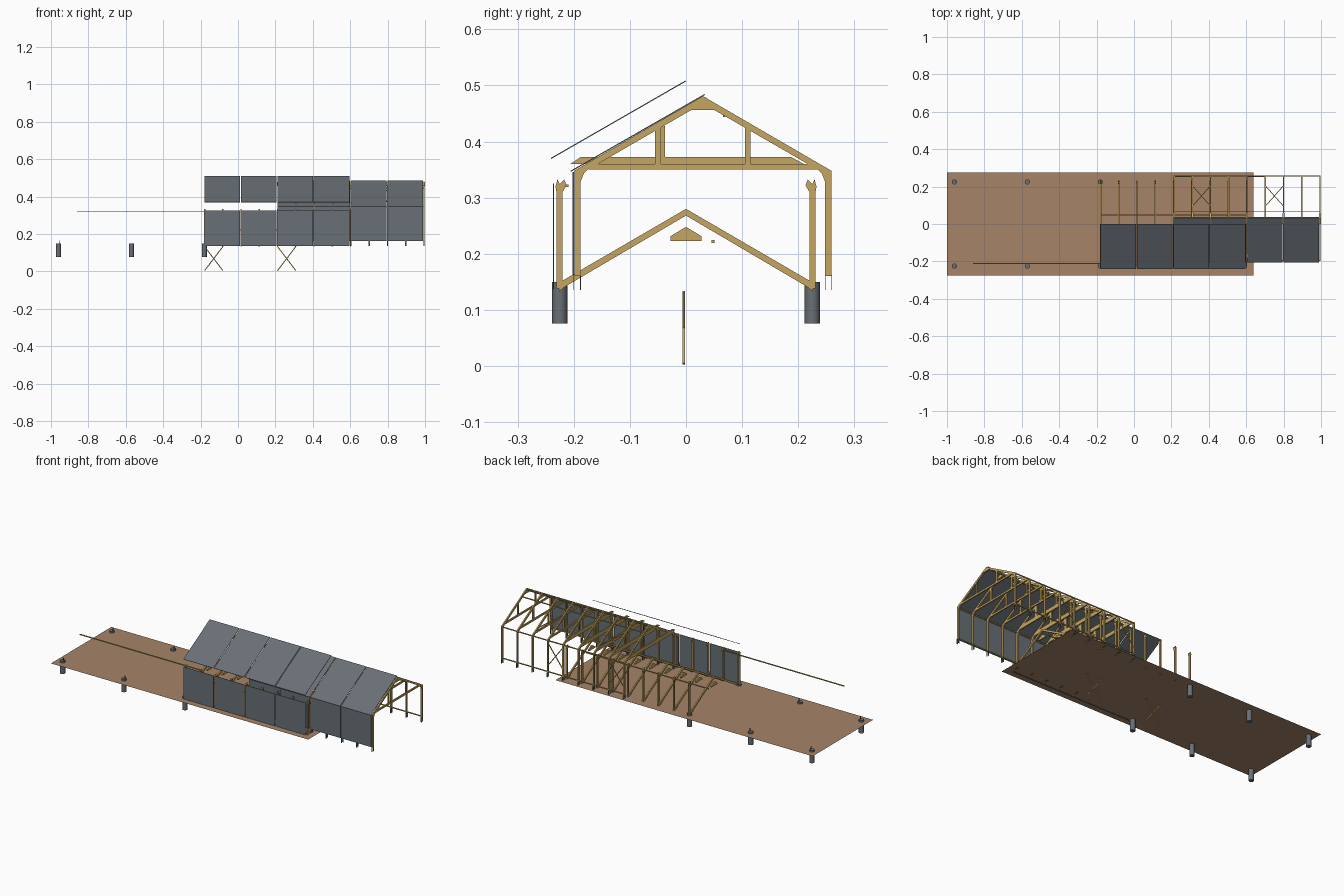
import bpy, bmesh, math
from mathutils import Vector, Matrix

if "Cube" in bpy.data.objects:
    bpy.data.objects.remove(bpy.data.objects["Cube"])


def material(name, rgb):
    m = bpy.data.materials.new(name)
    m.diffuse_color = (*rgb, 1)
    m.use_nodes = True
    m.node_tree.nodes["Principled BSDF"].inputs["Base Color"].default_value = m.diffuse_color
    return m


WOOD = material("timber", (0.56, 0.38, 0.12))
PANEL = material("sheet_panel", (0.14, 0.16, 0.18))
SOIL = material("soil", (0.38, 0.23, 0.14))
STEEL = material("pier_grey", (0.14, 0.16, 0.18))

STEP = 0.0975
A_X = [0.2145 + STEP * i for i in range(9)]    # assembled frame positions
B_X = [-0.1785 + STEP * i for i in range(9)]   # exploded frame positions
A_Y = 0.03                                     # ridge line of assembled half
T = 0.007                                      # timber thickness along x


def finish(name, bm, mat):
    bmesh.ops.recalc_face_normals(bm, faces=bm.faces)
    me = bpy.data.meshes.new(name)
    bm.to_mesh(me)
    bm.free()
    me.materials.append(mat)
    ob = bpy.data.objects.new(name, me)
    bpy.context.collection.objects.link(ob)
    return ob


def prisms(name, profile, xs, cy=0, sides=(1, -1), mat=WOOD, t=T):
    """Extrude a y-z profile along x at every station, mirrored about cy."""
    bm = bmesh.new()
    for x in xs:
        for s in sides:
            rings = [[bm.verts.new((x + d, cy + s * y, z)) for y, z in profile]
                     for d in (-t / 2, t / 2)]
            bm.faces.new(rings[0])
            bm.faces.new(rings[1])
            n = len(profile)
            for i in range(n):
                j = (i + 1) % n
                bm.faces.new((rings[0][i], rings[0][j], rings[1][j], rings[1][i]))
    return finish(name, bm, mat)


def bars(name, segments, w=0.005, h=0.005, mat=WOOD):
    """Rectangular bars between pairs of points."""
    bm = bmesh.new()
    for a, b in segments:
        a, b = Vector(a), Vector(b)
        d = b - a
        rot = d.to_track_quat('Z', 'Y').to_matrix().to_4x4()
        m = Matrix.Translation((a + b) / 2) @ rot @ Matrix.Diagonal((w, h, d.length, 1))
        bmesh.ops.create_cube(bm, size=1, matrix=m)
    return finish(name, bm, mat)


def panels(name, x0, low, high, t=0.002):
    """Row of four thin sheets; low and high are (y, z) edges."""
    (y0, z0), (y1, z1) = low, high
    n = Vector((0, z0 - z1, y1 - y0)).normalized() * t
    bm = bmesh.new()
    for i in range(4):
        xa = x0 + i * 2 * STEP
        xb = xa + 2 * STEP - 0.004
        lo = [Vector((xa, y0, z0)), Vector((xb, y0, z0)),
              Vector((xb, y1, z1)), Vector((xa, y1, z1))]
        v = [bm.verts.new(p) for p in lo] + [bm.verts.new(p + n) for p in lo]
        for f in ((0, 1, 2, 3), (4, 5, 6, 7), (0, 1, 5, 4),
                  (1, 2, 6, 5), (2, 3, 7, 6), (3, 0, 4, 7)):
            bm.faces.new([v[k] for k in f])
    return finish(name, bm, PANEL)


def rect(y0, y1, z0, z1):
    return [(y0, z0), (y1, z0), (y1, z1), (y0, z1)]


# Ground sheet (flat, no thickness)
bm = bmesh.new()
bm.faces.new([bm.verts.new((x, y, 0.14)) for x, y in
              ((-1, -0.275), (0.64, -0.275), (0.64, 0.275), (-1, 0.275))])
finish("ground_sheet", bm, SOIL)

# Foundation piers with small anchor plates
bm = bmesh.new()
for x in (-0.96, -0.57, -0.18):
    for y in (-0.225, 0.225):
        bmesh.ops.create_cone(bm, cap_ends=True, segments=24, radius1=0.0135,
                              radius2=0.0135, depth=0.074,
                              matrix=Matrix.Translation((x, y, 0.113)))
pier = finish("foundation_piers", bm, STEEL)
with bpy.context.temp_override(object=pier, active_object=pier,
                               selected_objects=[pier],
                               selected_editable_objects=[pier]):
    bpy.ops.object.shade_smooth_by_angle()
prisms("pier_anchors", rect(0.222, 0.228, 0.15, 0.166),
       [-0.954, -0.564, -0.176], mat=STEEL, t=0.002)

# Assembled frames: leg, rounded knee and rafter in one profile
prisms("frame_halves", [(0.229, 0.16), (0.229, 0.348), (0, 0.481), (0, 0.468),
                        (0.192, 0.357), (0.203, 0.352), (0.212, 0.343),
                        (0.218, 0.328), (0.218, 0.16)], A_X, A_Y)
prisms("frame_ties", rect(-0.204, 0.204, 0.35, 0.36), A_X, A_Y, (1,))
prisms("frame_webs", rect(0.075, 0.085, 0.36, 0.428), A_X, A_Y)
prisms("frame_ridge_gussets", [(-0.03, 0.456), (0.03, 0.456), (0.026, 0.463),
                               (0, 0.478), (-0.026, 0.463)], A_X, A_Y, (1,), t=T + 0.003)
for k, y in (("outer", 0.2295), ("inner", 0.2175)):
    prisms("leg_shoes_" + k, rect(y, y + 0.001, 0.135, 0.162), A_X, A_Y, mat=STEEL)

# Long rails of the assembled half
xa, xb = A_X[0], A_X[-1]
bars("long_rails", [((xa, y, z), (xb, y, z)) for y, z in
                    ((0.256, 0.345), (0.256, 0.166), (-0.196, 0.166),
                     (-0.196, 0.343), (0.034, 0.476), (0.068, 0.446))])

# Cross braces in rear wall and rear roof bays


def cross(x, lo, hi):
    x2 = x + STEP
    return [((x, *lo), (x2, *hi)), ((x2, *lo), (x, *hi))]


bars("rear_wall_braces", cross(A_X[0], (0.254, 0.2), (0.254, 0.33))
     + cross(A_X[4], (0.254, 0.2), (0.254, 0.33)), 0.004, 0.004)
bars("rear_roof_braces", cross(A_X[1], (0.205, 0.372), (0.095, 0.435))
     + cross(A_X[5], (0.205, 0.372), (0.095, 0.435)), 0.004, 0.004)

# Loose cross braces below the ground sheet
bars("loose_braces", cross(B_X[0], (-0.004, 0.004), (-0.004, 0.132))
     + cross(B_X[4], (-0.004, 0.004), (-0.004, 0.132)), 0.005, 0.005)

# Exploded frames: posts, head brackets, rafters, gussets, ties
prisms("posts", rect(0.22, 0.231, 0.138, 0.312), B_X)
prisms("post_heads", [(0.22, 0.31), (0.231, 0.31), (0.2325, 0.32), (0.229, 0.333),
                      (0.225, 0.324), (0.217, 0.332), (0.213, 0.322)], B_X)
prisms("loose_rafters", [(0, 0.28), (0.227, 0.148), (0.226, 0.133), (0.216, 0.141),
                         (0, 0.268)], B_X)
prisms("loose_gussets", [(-0.028, 0.223), (0.028, 0.223), (0.028, 0.231),
                         (0, 0.248), (-0.028, 0.231)], B_X, 0, (1,))
prisms("loose_ties", [(-0.206, 0.36), (0.21, 0.36), (0.188, 0.372), (-0.188, 0.372)],
       A_X[:5], 0, (1,))
prisms("loose_webs", rect(-0.047, -0.037, 0.372, 0.428), A_X[:5], 0, (1,))
bars("loose_purlin", [((B_X[0], 0.048, 0.222), (B_X[-1], 0.048, 0.222))])
bars("loose_eave_rail", [((-0.86, -0.212, 0.321), (-0.08, -0.212, 0.321))])

# Cladding sheets
panels("assembled_wall_panels", 0.214, (-0.2, 0.162), (-0.2, 0.346))
panels("assembled_roof_panels", 0.214, (-0.205, 0.346), (0.034, 0.483))
panels("loose_wall_panels", -0.18, (-0.235, 0.136), (-0.235, 0.325))
panels("loose_roof_panels", -0.18, (-0.24, 0.369), (0, 0.507))
